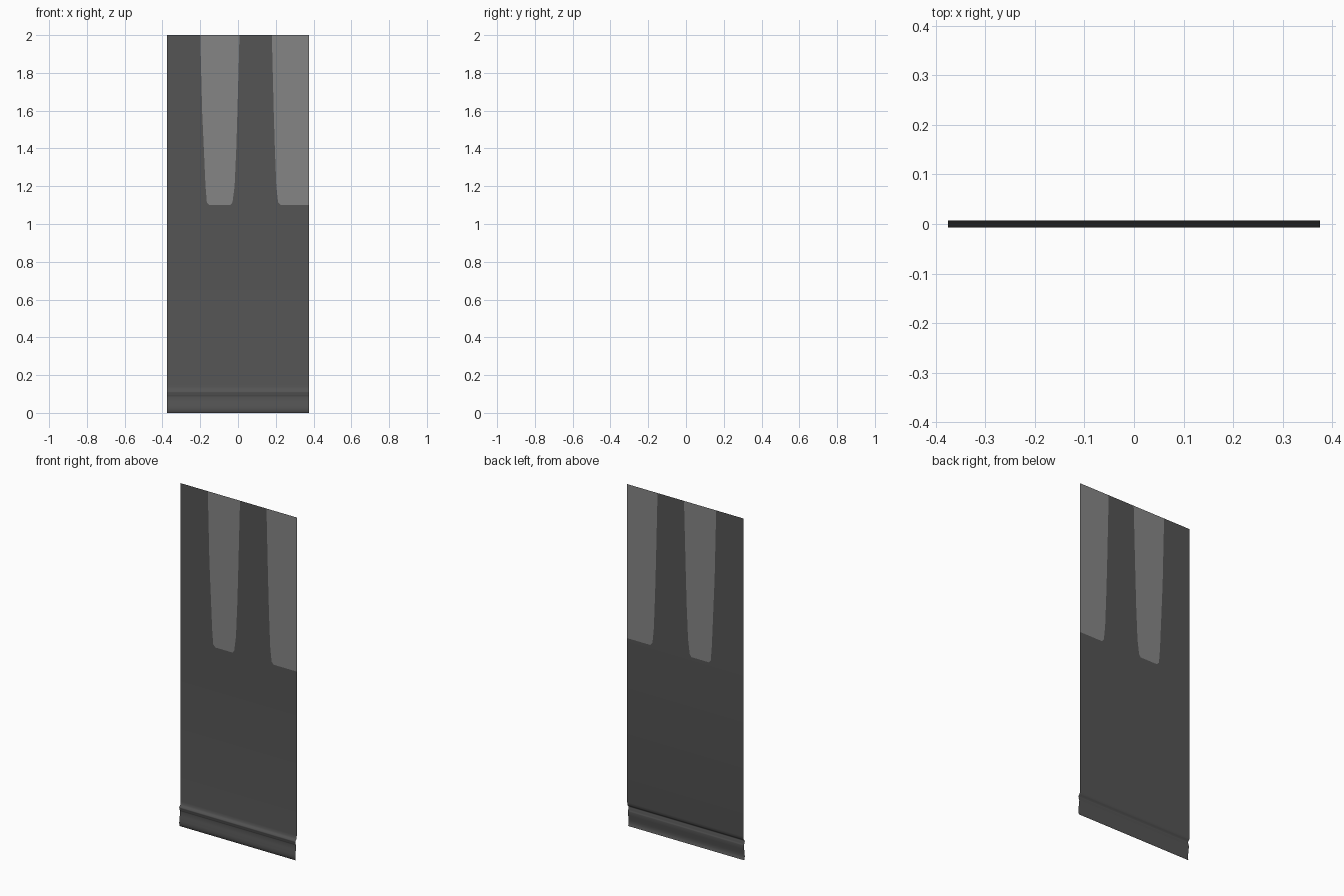
import bpy, bmesh

if "Cube" in bpy.data.objects:
    bpy.data.objects.remove(bpy.data.objects["Cube"])

HALF = 0.375
BACK = 0.007      # plane of the flat panel; the skirting swells towards -y


def material(name, v):
    m = bpy.data.materials.new(name)
    m.diffuse_color = (v, v, v, 1)
    m.use_nodes = True
    m.node_tree.nodes["Principled BSDF"].inputs["Base Color"].default_value = m.diffuse_color
    return m


dark = material("dark grey", 0.089)
light = material("light grey", 0.235)


def sheet(name, rows, mats, is_light):
    """Sheet from rows of (y, z, xs), coloured by column index."""
    bm = bmesh.new()
    grid = [[bm.verts.new((x, y, z)) for x in xs] for y, z, xs in rows]
    for a, b in zip(grid, grid[1:]):
        for i in range(len(a) - 1):
            f = bm.faces.new((a[i], a[i + 1], b[i + 1], b[i]))
            f.material_index = int(is_light(i))
            f.smooth = True
    me = bpy.data.meshes.new(name)
    bm.to_mesh(me)
    bm.free()
    for m in mats:
        me.materials.append(m)
    ob = bpy.data.objects.new(name, me)
    bpy.context.collection.objects.link(ob)
    return ob


# Upper panel: two tapering light bands (z, left edge, right edge, second band edge)
bands = [(1.10, -0.152, -0.040, 0.226), (1.115, -0.165, -0.029, 0.212),
         (1.20, -0.172, -0.018, 0.203), (1.40, -0.181, -0.009, 0.195),
         (1.60, -0.190, -0.003, 0.189), (2.00, -0.200, 0.008, 0.179)]
sheet("banded_upper_panel",
      [(BACK, z, (-HALF, a, b, c, HALF)) for z, a, b, c in bands],
      [dark, light], lambda i: i in (1, 3))

# Lower panel and moulded skirting profile (y, z)
profile = [(-0.001, 0.0), (-0.005, 0.008), (-0.007, 0.02), (-0.006, 0.035),
           (-0.002, 0.06), (0.001, 0.085), (0.000, 0.090), (-0.004, 0.097),
           (-0.003, 0.102), (-0.007, 0.108), (-0.006, 0.114), (0.001, 0.120),
           (0.005, 0.128), (BACK, 0.142), (BACK, 1.10)]
sheet("lower_panel_with_skirting",
      [(y, z, (-HALF, HALF)) for y, z in profile],
      [dark], lambda i: False)
